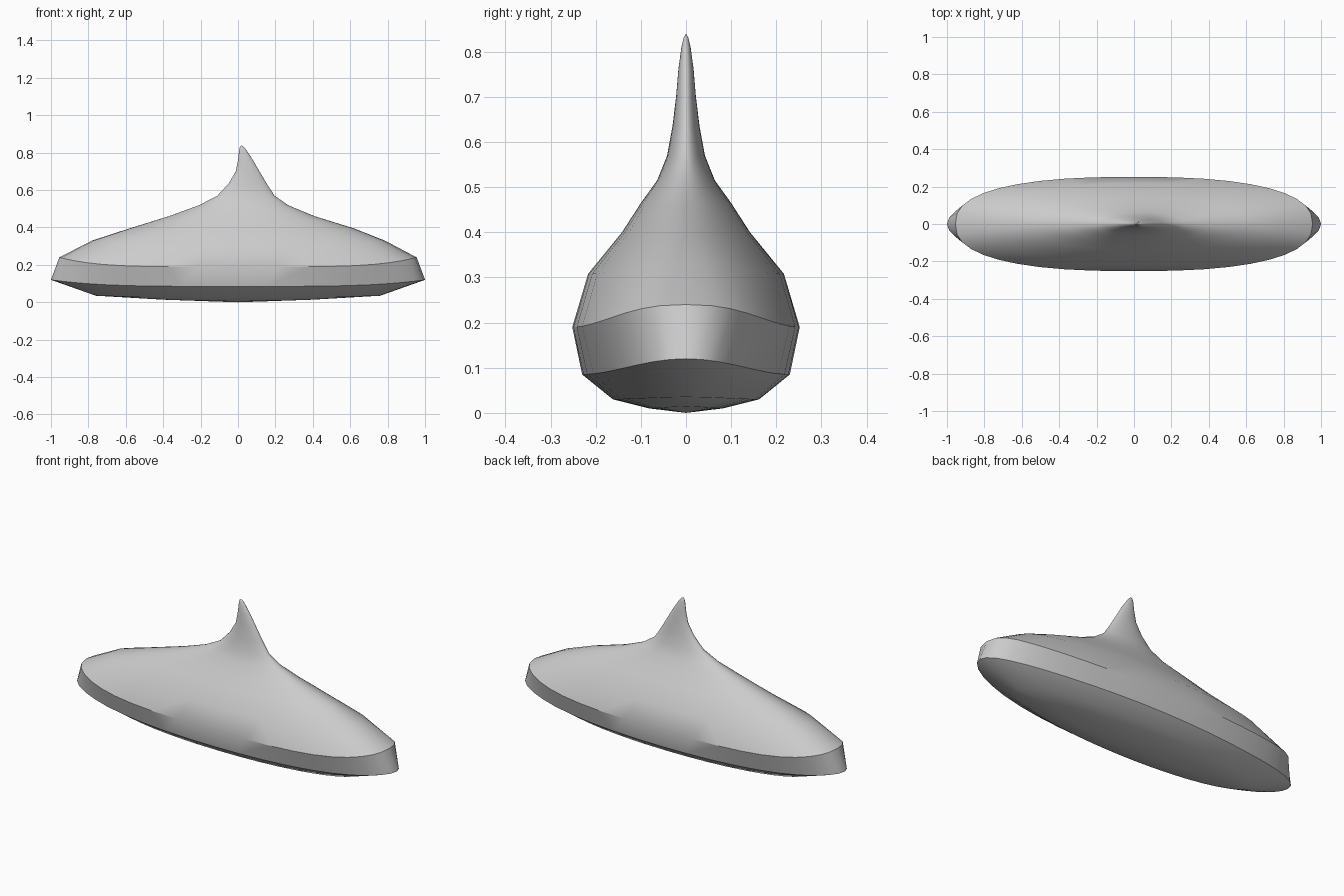
import bpy, bmesh, math

if "Cube" in bpy.data.objects:
    bpy.data.objects.remove(bpy.data.objects["Cube"])

SEGMENTS = 40

# Cross-sections from keel to tip:
# left x, right x, half depth, z at the ends, z at the sides, roundness power
SECTIONS = [
    (-0.40, 0.40, 0.082, 0.014, 0.010, 2.0),
    (-0.76, 0.76, 0.162, 0.035, 0.030, 2.0),
    (-1.00, 1.00, 0.230, 0.120, 0.085, 2.0),
    (-0.955, 0.955, 0.252, 0.240, 0.190, 2.5),
    (-0.78, 0.785, 0.217, 0.330, 0.308, 2.3),
    (-0.58, 0.62, 0.142, 0.395, 0.400, 2.0),
    (-0.37, 0.41, 0.100, 0.460, 0.465, 2.0),
    (-0.21, 0.27, 0.064, 0.518, 0.515, 2.0),
    (-0.11, 0.195, 0.042, 0.570, 0.570, 2.0),
    (-0.05, 0.153, 0.030, 0.635, 0.635, 2.0),
    (-0.012, 0.115, 0.022, 0.700, 0.700, 2.0),
    (0.0, 0.080, 0.017, 0.760, 0.760, 2.0),
    (0.006, 0.046, 0.010, 0.812, 0.812, 2.0),
    (0.010, 0.030, 0.005, 0.832, 0.832, 2.0),
]


def spow(v, p):
    return math.copysign(abs(v) ** p, v)


def add_ring(bm, section):
    xl, xr, depth, z_end, z_side, power = section
    ring = []
    for i in range(SEGMENTS):
        a = 2 * math.pi * i / SEGMENTS
        c, s = math.cos(a), math.sin(a)
        x = (xl + xr) / 2 + (xr - xl) / 2 * spow(c, 2 / power)
        y = depth * spow(s, 2 / power)
        ring.append(bm.verts.new((x, y, z_side + (z_end - z_side) * c ** 4)))
    return ring


# Pointed lid-shaped body lofted through the sections
bm = bmesh.new()
rings = [add_ring(bm, s) for s in SECTIONS]
keel = bm.verts.new((0, 0, 0))
tip = bm.verts.new((0.018, 0, 0.84))
for i in range(SEGMENTS):
    j = (i + 1) % SEGMENTS
    for lo, hi in zip(rings, rings[1:]):
        bm.faces.new((lo[i], lo[j], hi[j], hi[i]))
    bm.faces.new((keel, rings[0][j], rings[0][i]))
    bm.faces.new((tip, rings[-1][i], rings[-1][j]))
bmesh.ops.recalc_face_normals(bm, faces=bm.faces)

mesh = bpy.data.meshes.new("peaked_body")
bm.to_mesh(mesh)
bm.free()
body = bpy.data.objects.new("peaked_body", mesh)
bpy.context.collection.objects.link(body)

# Smooth surface, keeping the rim and end bevels crisp
bpy.context.view_layer.objects.active = body
body.select_set(True)
bpy.ops.object.shade_smooth_by_angle(angle=math.radians(30))
